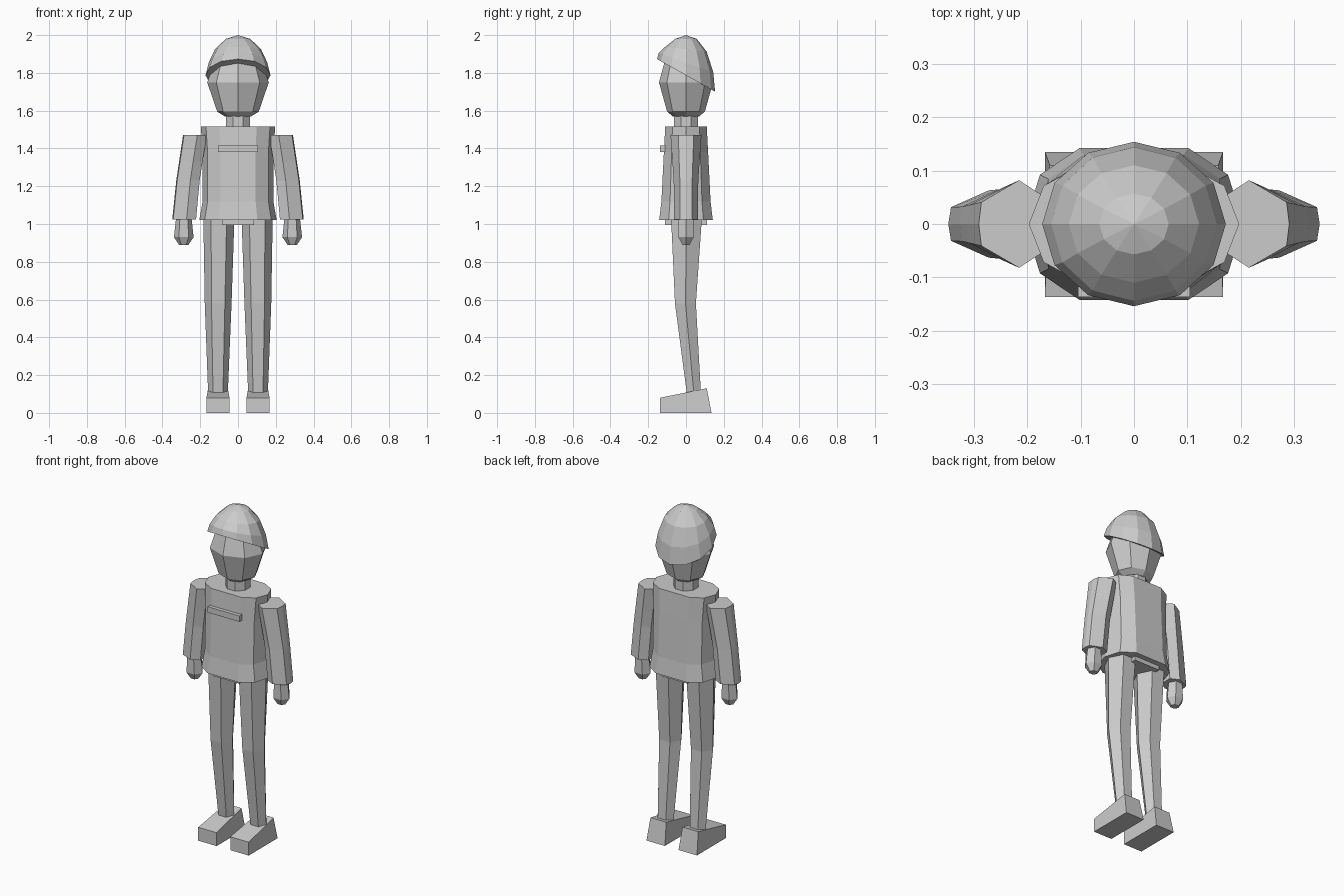
import bpy
import bmesh
from math import cos, sin, pi

cube = bpy.data.objects.get("Cube")
if cube:
    bpy.data.objects.remove(cube)

GREY = (0.6, 0.6, 0.6, 1)
grey = bpy.data.materials.new("light_grey")
grey.use_nodes = True
grey.diffuse_color = GREY
grey.node_tree.nodes["Principled BSDF"].inputs["Base Color"].default_value = GREY


def ngon(n, turn=0.0):
    """Unit polygon outline, turned by a fraction of one side."""
    return [(cos(2 * pi * (i + turn) / n), sin(2 * pi * (i + turn) / n)) for i in range(n)]


def loft(name, section, rings, apex=None):
    """Skin a section through rings of (x, y, z, half width, half depth, slope)."""
    bm = bmesh.new()
    loops = []
    for x, y, z, w, d, slope in rings:
        loops.append([bm.verts.new((x + u * w, y + v * d, z + slope * v * d)) for u, v in section])
    n = len(section)
    for a, b in zip(loops, loops[1:]):
        for i in range(n):
            j = (i + 1) % n
            bm.faces.new((a[i], a[j], b[j], b[i]))
    bm.faces.new(loops[0])
    if apex:
        tip = bm.verts.new(apex)
        for i in range(n):
            bm.faces.new((loops[-1][i], loops[-1][(i + 1) % n], tip))
    else:
        bm.faces.new(loops[-1])
    bmesh.ops.recalc_face_normals(bm, faces=bm.faces)
    mesh = bpy.data.meshes.new(name)
    bm.to_mesh(mesh)
    bm.free()
    mesh.materials.append(grey)
    obj = bpy.data.objects.new(name, mesh)
    bpy.context.collection.objects.link(obj)
    return obj


def box(name, x, y, z):
    """Box from (min, max) pairs."""
    square = [(-1, -1), (1, -1), (1, 1), (-1, 1)]
    mx, my = sum(x) / 2, sum(y) / 2
    w, d = (x[1] - x[0]) / 2, (y[1] - y[0]) / 2
    return loft(name, square, [(mx, my, h, w, d, 0) for h in z])


# Jacket with a flat chest and flared hem
half = [(0.5, 1), (0.86, 0.65)]
quarter = [(1, 0)] + [(u, v) for u, v in reversed(half)]
chest = quarter + [(-u, v) for u, v in half] + [(-1, 0)]
chest += [(-u, -v) for u, v in reversed(half)] + [(u, -v) for u, v in half]
loft("jacket", chest, [
    (0, 0, 1.02, 0.205, 0.142, 0), (0, 0, 1.12, 0.187, 0.13, 0),
    (0, 0, 1.38, 0.187, 0.117, 0), (0, 0, 1.515, 0.197, 0.11, 0)])
box("chest_bar", (-0.105, 0.105), (-0.137, -0.09), (1.38, 1.415))
box("pelvis", (-0.085, 0.085), (-0.11, 0.11), (0.995, 1.1))

# Neck and head
loft("neck", ngon(8, 0.5), [(0, 0, 1.5, 0.07, 0.07, 0), (0, 0, 1.62, 0.07, 0.07, 0)])
loft("head", ngon(8), [
    (0, 0, 1.57, 0.07, 0.07, 0), (0, 0, 1.595, 0.11, 0.1, 0),
    (0, 0, 1.75, 0.163, 0.143, 0), (0, 0, 1.87, 0.12, 0.11, 0),
    (0, 0, 1.92, 0.09, 0.08, 0)])

# Cap with its rim sloping down to the back
loft("cap", ngon(12), [
    (0, 0, 1.787, 0.172, 0.154, -0.56), (0, 0, 1.855, 0.155, 0.144, -0.35),
    (0, 0, 1.925, 0.122, 0.11, -0.12), (0, 0, 1.98, 0.065, 0.057, 0)], apex=(0, 0, 2))

# Limbs on both sides
sleeve = [(1, 0), (0.92, 0.5), (-0.2, 1), (-1, 0.6), (-1, -0.6), (-0.2, -1), (0.92, -0.5)]
for side, s in (("left", 1), ("right", -1)):
    loft(side + "_arm", sleeve, [
        (s * 0.285, 0, 1.025, s * 0.063, 0.063, 0),
        (s * 0.265, 0, 1.23, s * 0.062, 0.065, 0),
        (s * 0.25, 0, 1.33, s * 0.062, 0.072, 0),
        (s * 0.228, 0, 1.47, s * 0.063, 0.082, 0)])
    loft(side + "_hand", ngon(6), [
        (s * 0.287, 0, 0.89, 0.025, 0.022, 0), (s * 0.287, 0, 0.93, 0.052, 0.046, 0),
        (s * 0.287, 0, 1.04, 0.04, 0.045, 0)])
    loft(side + "_leg", ngon(6), [
        (s * 0.106, 0.042, 0.1, 0.052, 0.043, 0),
        (s * 0.105, -0.003, 0.58, 0.071, 0.064, 0),
        (s * 0.101, 0.003, 1.06, 0.083, 0.096, 0)])

    # Wedge shoe: low toe, raised and tapered heel
    shoe = box(side + "_shoe", sorted((s * 0.045, s * 0.167)), (-0.137, 0.135), (0, 0.08))
    for v in shoe.data.vertices:
        if v.co.z > 0.01 and v.co.y > 0:
            v.co.z = 0.13
            v.co.y = 0.11
            v.co.x += (s * 0.106 - v.co.x) * 0.15
